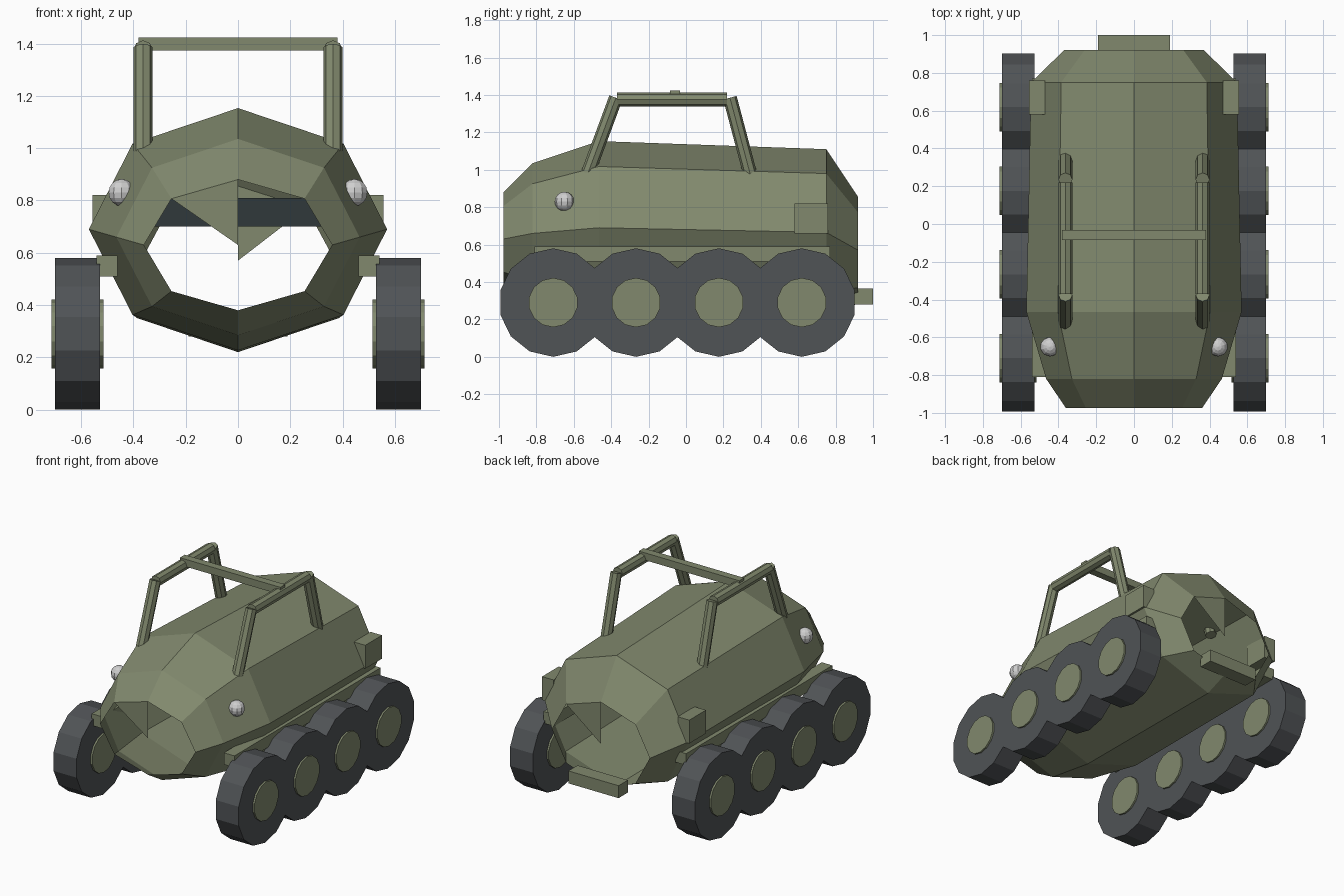
import bpy, bmesh, math
from mathutils import Vector

if "Cube" in bpy.data.objects:
    bpy.data.objects.remove(bpy.data.objects["Cube"])


def material(name, rgb):
    m = bpy.data.materials.new(name)
    m.use_nodes = True
    m.diffuse_color = (*rgb, 1)
    m.node_tree.nodes["Principled BSDF"].inputs["Base Color"].default_value = (*rgb, 1)
    return m


OLIVE = material("olive paint", (0.22, 0.25, 0.155))
RUBBER = material("grey rubber", (0.08, 0.087, 0.093))
LAMP = material("pale lamp", (0.62, 0.62, 0.62))
DARK = material("dark slate", (0.03, 0.04, 0.043))


def finish(name, bm, mat):
    mesh = bpy.data.meshes.new(name)
    bm.to_mesh(mesh)
    bm.free()
    mesh.materials.append(mat)
    obj = bpy.data.objects.new(name, mesh)
    bpy.context.collection.objects.link(obj)
    return obj


def box(name, lo, hi, mat=OLIVE):
    lo, hi = Vector(lo), Vector(hi)
    bm = bmesh.new()
    bmesh.ops.create_cube(bm, size=1)
    bmesh.ops.scale(bm, vec=hi - lo, verts=bm.verts)
    bmesh.ops.translate(bm, vec=(lo + hi) / 2, verts=bm.verts)
    return finish(name, bm, mat)


def rod(name, a, b, radius, sides, mat=OLIVE):
    """Cylinder from point a to point b."""
    a, b = Vector(a), Vector(b)
    bm = bmesh.new()
    bmesh.ops.create_cone(bm, cap_ends=True, segments=sides, radius1=radius,
                          radius2=radius, depth=(b - a).length)
    turn = (b - a).to_track_quat('Z', 'Y').to_matrix()
    bmesh.ops.rotate(bm, matrix=turn, verts=bm.verts)
    bmesh.ops.translate(bm, vec=(a + b) / 2, verts=bm.verts)
    return finish(name, bm, mat)


# Hull: octagonal rings (y, centre height, half width, half height), open ends
sections = [(-0.975, 0.63, 0.36, 0.25), (-0.82, 0.66, 0.465, 0.375),
            (-0.465, 0.69, 0.57, 0.463), (0.75, 0.665, 0.545, 0.445),
            (0.92, 0.57, 0.37, 0.285)]
bm = bmesh.new()
rings = []
for y, zc, w, h in sections:
    angles = [k * math.pi / 4 for k in range(8)]
    rings.append([bm.verts.new((w * math.sin(t), y, zc + h * math.cos(t))) for t in angles])
for r, s in zip(rings, rings[1:]):
    for k in range(8):
        n = (k + 1) % 8
        bm.faces.new((r[k], r[n], s[n], s[k]))
# Single remaining cap panel at each end
for ring, side, sec in ((rings[0], 7, sections[0]), (rings[-1], 1, sections[-1])):
    centre = bm.verts.new((0, sec[0], sec[1]))
    bm.faces.new((ring[0], ring[side], centre))
bmesh.ops.recalc_face_normals(bm, faces=bm.faces)
finish("hull", bm, OLIVE)

# Dark crosswise panel inside the hull, and rear bumper
box("inner_panel", (-0.44, -0.1, 0.70), (0.44, 0.1, 0.81), DARK)
box("rear_bumper", (-0.19, 0.9, 0.28), (0.19, 1.0, 0.365))

for label, s in (("left", 1), ("right", -1)):
    # Wheels and hubs
    for i in range(4):
        y = -0.71 + i * 0.443
        tyre = rod(f"{label}_tyre_{i + 1}", (s * 0.527, y, 0.29), (s * 0.70, y, 0.29),
                   0.29, 14, RUBBER)
        rod(f"{label}_hub_{i + 1}", (s * 0.515, y, 0.29), (s * 0.712, y, 0.29), 0.132, 14)

    # Running board and side locker
    x1, x2 = sorted((s * 0.46, s * 0.54))
    box(f"{label}_running_board", (x1, -0.81, 0.51), (x2, 0.77, 0.59))
    x1, x2 = sorted((s * 0.47, s * 0.557))
    box(f"{label}_side_locker", (x1, 0.58, 0.66), (x2, 0.76, 0.82))

    # Headlight
    bm = bmesh.new()
    bmesh.ops.create_uvsphere(bm, u_segments=10, v_segments=8, radius=0.052)
    bmesh.ops.translate(bm, vec=(s * 0.445, -0.65, 0.83), verts=bm.verts)
    finish(f"{label}_headlight", bm, LAMP)

    # Roll bar: front leg, rail, rear leg
    x = s * 0.363
    rod(f"{label}_front_leg", (x, -0.525, 0.98), (x, -0.375, 1.385), 0.037, 8)
    rod(f"{label}_rail", (x, -0.37, 1.375), (x, 0.22, 1.375), 0.037, 8)
    rod(f"{label}_rear_leg", (x, 0.345, 0.97), (x, 0.235, 1.385), 0.037, 8)

# Bar joining the two rails
box("cross_bar", (-0.38, -0.085, 1.373), (0.38, -0.033, 1.423))
